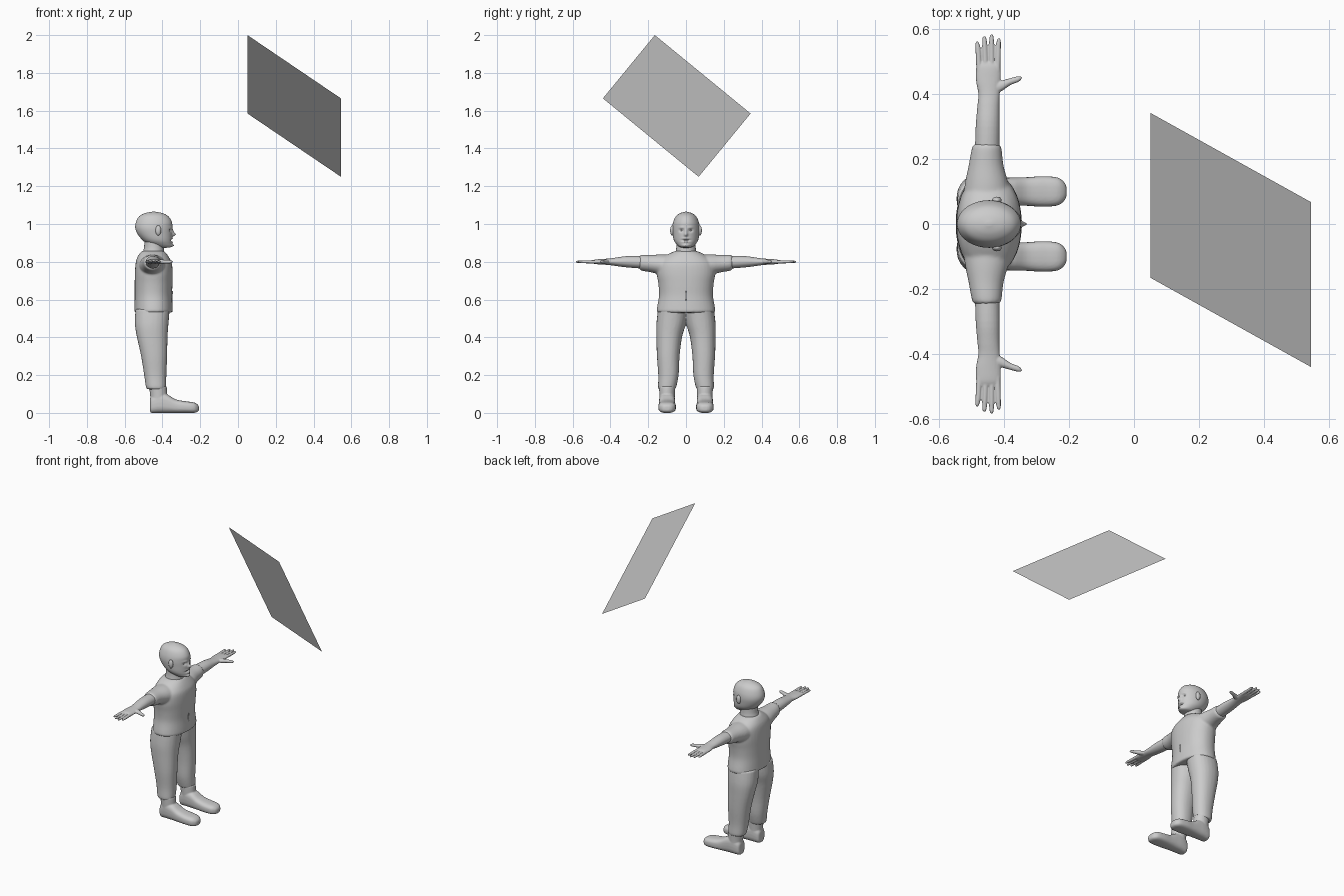
import bpy, bmesh
from math import cos, sin, pi, exp, copysign
from mathutils import Vector


def power(v, e):
    return copysign(abs(v) ** e, v)


def catmull(p, i, t):
    a, b = p[max(i - 1, 0)], p[i]
    c, d = p[i + 1], p[min(i + 2, len(p) - 1)]
    return [0.5 * (2 * q + (r - o) * t + (2 * o - 5 * q + 4 * r - s) * t * t
                   + (3 * q - o - 3 * r + s) * t ** 3) for o, q, r, s in zip(a, b, c, d)]


def loft(bm, axis, rings, side=1, n=2.0, seg=24, sub=4):
    """Rings are (position on axis, centre a, centre b, radius a, radius b)."""
    pts = [catmull(rings, i, k / sub) for i in range(len(rings) - 1) for k in range(sub)]
    pts.append(rings[-1])
    loops = []
    for p, ca, cb, ra, rb in pts:
        loop = []
        for k in range(seg):
            t = 2 * pi * k / seg
            a = ca + max(ra, .0005) * power(cos(t), 2 / n)
            b = cb + max(rb, .0005) * power(sin(t), 2 / n)
            co = {'x': (p, a, b), 'y': (a, p, b), 'z': (a, b, p)}[axis]
            loop.append(bm.verts.new((co[0], co[1] * side, max(co[2], 0))))
        loops.append(loop)
    faces = [bm.faces.new(loops[0][::-1]), bm.faces.new(loops[-1])]
    for u, v in zip(loops, loops[1:]):
        for k in range(seg):
            j = (k + 1) % seg
            faces.append(bm.faces.new((u[k], u[j], v[j], v[k])))
    bmesh.ops.recalc_face_normals(bm, faces=faces)


def ball(bm, centre, radii):
    made = bmesh.ops.create_uvsphere(bm, u_segments=16, v_segments=10, radius=1)["verts"]
    for v in made:
        v.co = Vector(centre) + Vector(v.co[i] * radii[i] for i in range(3))


def finish(name, bm, voxel=0, smooth=0):
    mesh = bpy.data.meshes.new(name)
    bm.to_mesh(mesh)
    bm.free()
    ob = bpy.data.objects.new(name, mesh)
    bpy.context.collection.objects.link(ob)
    for f in mesh.polygons:
        f.use_smooth = True
    if voxel:
        m = ob.modifiers.new("Blend", 'REMESH')
        m.mode, m.voxel_size, m.use_smooth_shade = 'VOXEL', voxel, True
        m = ob.modifiers.new("Soften", 'SMOOTH')
        m.factor, m.iterations = 0.5, smooth
    return ob


# Head: lofted skull with facial features pushed in and out
bm = bmesh.new()
loft(bm, 'z', [(.874, -.40, 0, .02, .015), (.880, -.40, 0, .048, .036),
               (.90, -.418, 0, .069, .056), (.92, -.430, 0, .081, .066),
               (.95, -.441, 0, .093, .071), (.98, -.446, 0, .098, .073),
               (1.01, -.445, 0, .095, .068), (1.04, -.446, 0, .078, .054),
               (1.057, -.446, 0, .048, .032), (1.065, -.446, 0, .008, .006)],
     seg=96, sub=6)
features = [(0, .944, .018, .008, .009), (0, .960, .007, .006, .012),
            (.024, .966, -.010, .011, .008), (-.024, .966, -.010, .011, .008),
            (0, .914, -.012, .018, .005), (0, .923, .005, .02, .004),
            (0, .904, .005, .016, .005), (0, .886, .010, .016, .007),
            (.024, .981, .004, .014, .005), (-.024, .981, .004, .014, .005)]
for v in bm.verts:
    if v.co.x > -.43:
        y, z = v.co.y, v.co.z
        v.co.x += sum(d * exp(-((y - fy) / sy) ** 2 - ((z - fz) / sz) ** 2)
                      for fy, fz, d, sy, sz in features)
finish("head", bm)

# Neck
bm = bmesh.new()
loft(bm, 'z', [(.80, -.45, 0, .06, .06), (.85, -.447, 0, .056, .055),
               (.88, -.445, 0, .052, .051), (.93, -.445, 0, .05, .05)])
finish("neck", bm)

# Ears and eyes
bm = bmesh.new()
for s in (1, -1):
    ball(bm, (-.422, s * .073, .966), (.015, .011, .027))
finish("ears", bm)
bm = bmesh.new()
for s in (1, -1):
    ball(bm, (-.369, s * .024, .966), (.009, .009, .007))
finish("eyes", bm)

# Jacket: torso and short sleeves blended together
bm = bmesh.new()
loft(bm, 'z', [(.53, -.447, 0, .09, .14), (.536, -.447, 0, .101, .155),
               (.56, -.447, 0, .101, .153), (.62, -.448, 0, .099, .143),
               (.68, -.447, 0, .100, .146), (.74, -.446, 0, .100, .155),
               (.79, -.446, 0, .096, .150), (.82, -.449, 0, .086, .125),
               (.845, -.45, 0, .070, .085), (.857, -.45, 0, .058, .058)], n=2.2, seg=40)
for s in (1, -1):
    loft(bm, 'y', [(.06, -.452, .775, .075, .062), (.12, -.453, .782, .068, .057),
                   (.18, -.455, .79, .054, .047), (.236, -.453, .795, .045, .042),
                   (.246, -.453, .795, .036, .034)], s)
finish("jacket", bm, .006, 5)

# Small zip seam on the jacket front
bm = bmesh.new()
loft(bm, 'z', [(.595, -.350, 0, .004, .002), (.62, -.350, 0, .004, .004),
               (.645, -.348, 0, .004, .002)], seg=10)
finish("zip_seam", bm)

# Trousers: two legs meeting under the jacket
bm = bmesh.new()
for s in (1, -1):
    loft(bm, 'z', [(.125, -.432, .1, .046, .042), (.135, -.434, .1, .053, .048),
                   (.2, -.438, .093, .059, .054), (.3, -.444, .094, .069, .060),
                   (.4, -.454, .089, .081, .068), (.47, -.457, .079, .089, .078),
                   (.55, -.452, .068, .091, .080)], s, n=2.2)
finish("trousers", bm, .006, 5)

for s, tag in ((1, "left"), (-1, "right")):
    # Forearm, palm, fingers and thumb blended into one limb
    bm = bmesh.new()
    loft(bm, 'y', [(.2, -.452, .796, .038, .034), (.3, -.450, .8, .037, .031),
                   (.36, -.448, .8, .034, .024), (.40, -.446, .8, .033, .018),
                   (.44, -.448, .8, .038, .015), (.48, -.448, .8, .038, .012),
                   (.497, -.448, .8, .034, .007)], s)
    for x0, x1, tip in ((-.476, -.482, .562), (-.457, -.460, .578),
                        (-.438, -.438, .583), (-.420, -.416, .572)):
        loft(bm, 'y', [(.47, x0, .8, .009, .009), (.53, (x0 + x1) / 2, .8, .0085, .008),
                       (tip - .008, x1, .8, .0065, .006), (tip, x1, .8, .002, .002)],
             s, seg=12)
    loft(bm, 'x', [(-.445, .415, .8, .02, .012), (-.41, .424, .8, .017, .012),
                   (-.38, .438, .8, .011, .010), (-.355, .446, .8, .009, .008),
                   (-.345, .450, .8, .003, .003)], s, seg=12)
    finish(tag + "_arm", bm, .003, 2)

    # Shoe with flat sole and ankle shaft
    bm = bmesh.new()
    loft(bm, 'x', [(-.466, .1, .04, .018, .03), (-.458, .1, .043, .034, .043),
                   (-.42, .1, .055, .042, .055), (-.375, .1, .049, .043, .049),
                   (-.33, .1, .036, .044, .036), (-.28, .1, .031, .047, .031),
                   (-.235, .1, .028, .043, .028), (-.214, .1, .025, .028, .020),
                   (-.207, .1, .024, .012, .010)], s, n=2.8)
    loft(bm, 'z', [(.03, -.42, .1, .042, .040), (.09, -.42, .1, .045, .041),
                   (.14, -.424, .1, .047, .043)], s)
    finish(tag + "_shoe", bm, .004, 3)

# Floating tilted flat panel
bm = bmesh.new()
bm.faces.new([bm.verts.new(c) for c in ((.05, -.165, 2.0), (.05, .342, 1.585),
                                        (.545, .067, 1.25), (.545, -.44, 1.665))])
finish("floating_panel", bm)
